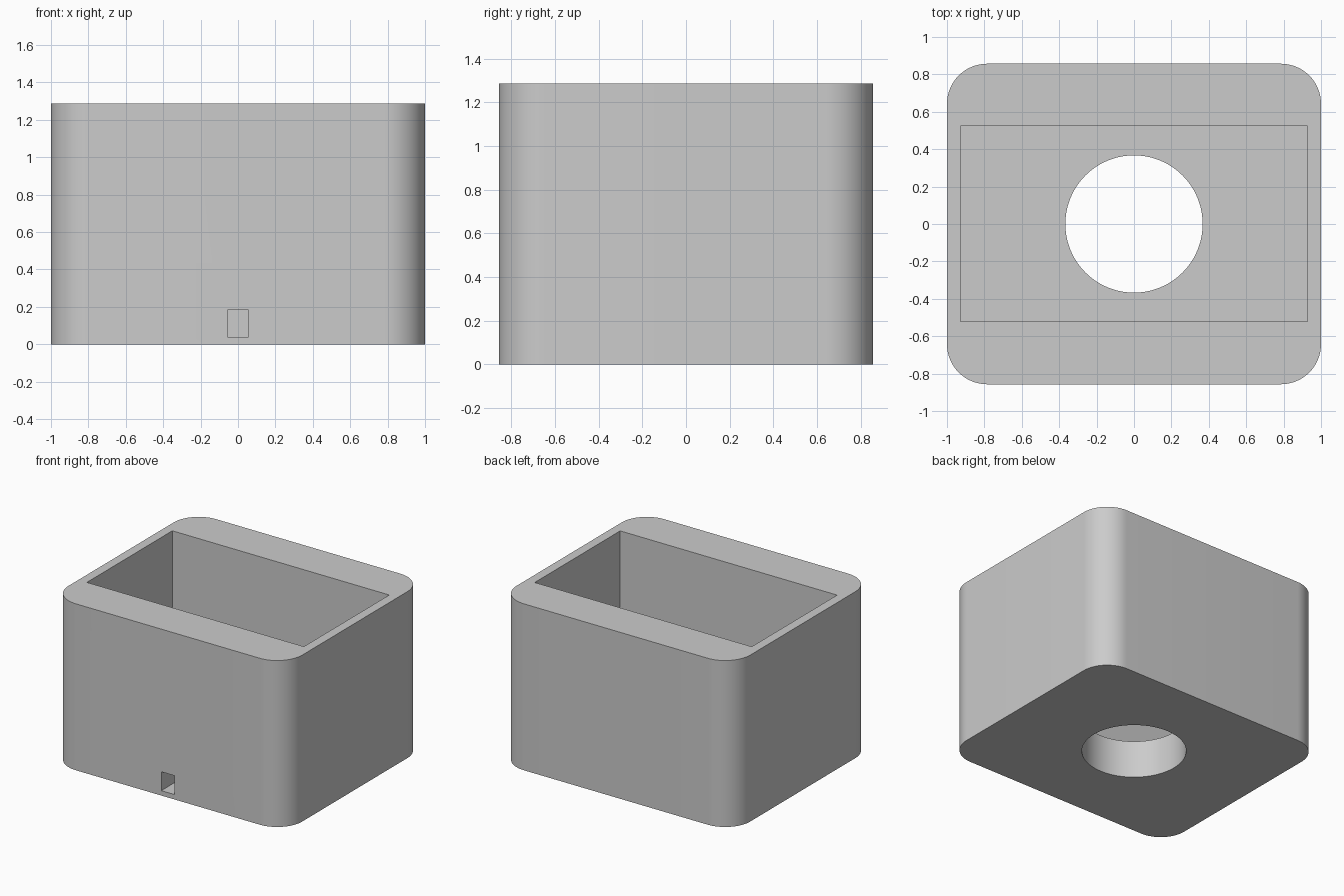
import bpy
import bmesh
import math
from mathutils import Matrix

cube = bpy.data.objects.get("Cube")
if cube:
    bpy.data.objects.remove(cube, do_unlink=True)

HALF_X, HALF_Y, HEIGHT = 1.0, 0.857, 1.287
CORNER = 0.215
FLOOR = 0.29
HOLE_RADIUS = 0.367

grey = bpy.data.materials.new("light_grey")
grey.use_nodes = True
grey.diffuse_color = (0.6, 0.6, 0.6, 1)
grey.node_tree.nodes["Principled BSDF"].inputs["Base Color"].default_value = grey.diffuse_color


def make_object(name, bm):
    bmesh.ops.recalc_face_normals(bm, faces=bm.faces)
    mesh = bpy.data.meshes.new(name)
    bm.to_mesh(mesh)
    bm.free()
    mesh.materials.append(grey)
    obj = bpy.data.objects.new(name, mesh)
    bpy.context.collection.objects.link(obj)
    return obj


def prism(name, outline, low, high):
    """Extrude a flat outline from height low to height high."""
    bm = bmesh.new()
    face = bm.faces.new([bm.verts.new((x, y, low)) for x, y in outline])
    top = bmesh.ops.extrude_face_region(bm, geom=[face])["geom"]
    moved = [v for v in top if isinstance(v, bmesh.types.BMVert)]
    bmesh.ops.translate(bm, vec=(0, 0, high - low), verts=moved)
    return make_object(name, bm)


def rectangle(x0, x1, y0, y1):
    return [(x0, y0), (x1, y0), (x1, y1), (x0, y1)]


def rounded_rectangle(hx, hy, r, steps=16):
    points = []
    for i, (sx, sy) in enumerate([(1, 1), (-1, 1), (-1, -1), (1, -1)]):
        for s in range(steps + 1):
            a = math.pi / 2 * (i + s / steps)
            points.append((sx * (hx - r) + r * math.cos(a),
                           sy * (hy - r) + r * math.sin(a)))
    return points


def circle(r, steps=96):
    return [(r * math.cos(math.tau * i / steps), r * math.sin(math.tau * i / steps))
            for i in range(steps)]


# Solid block with rounded upright corners
housing = prism("housing", rounded_rectangle(HALF_X, HALF_Y, CORNER), 0, HEIGHT)

# Rectangular pocket, round hole through the floor, blind slot in the front
cutters = [
    prism("pocket_cutter", rectangle(-0.928, 0.928, -0.521, 0.523), FLOOR, HEIGHT + 0.2),
    prism("floor_hole_cutter", circle(HOLE_RADIUS), -0.2, FLOOR + 0.2),
    prism("front_slot_cutter", rectangle(-0.056, 0.056, -HALF_Y - 0.2, -0.521), 0.038, 0.184),
]
for cutter in cutters:
    cutter.hide_render = True
    cut = housing.modifiers.new(cutter.name, 'BOOLEAN')
    cut.operation = 'DIFFERENCE'
    cut.solver = 'EXACT'
    cut.object = cutter

# Apply the cuts and discard the cutters
bpy.ops.object.select_all(action='DESELECT')
bpy.context.view_layer.objects.active = housing
housing.select_set(True)
for cutter in cutters:
    bpy.ops.object.modifier_apply(modifier=cutter.name)
    bpy.data.objects.remove(cutter, do_unlink=True)

bpy.ops.object.shade_smooth_by_angle(angle=math.radians(30))
